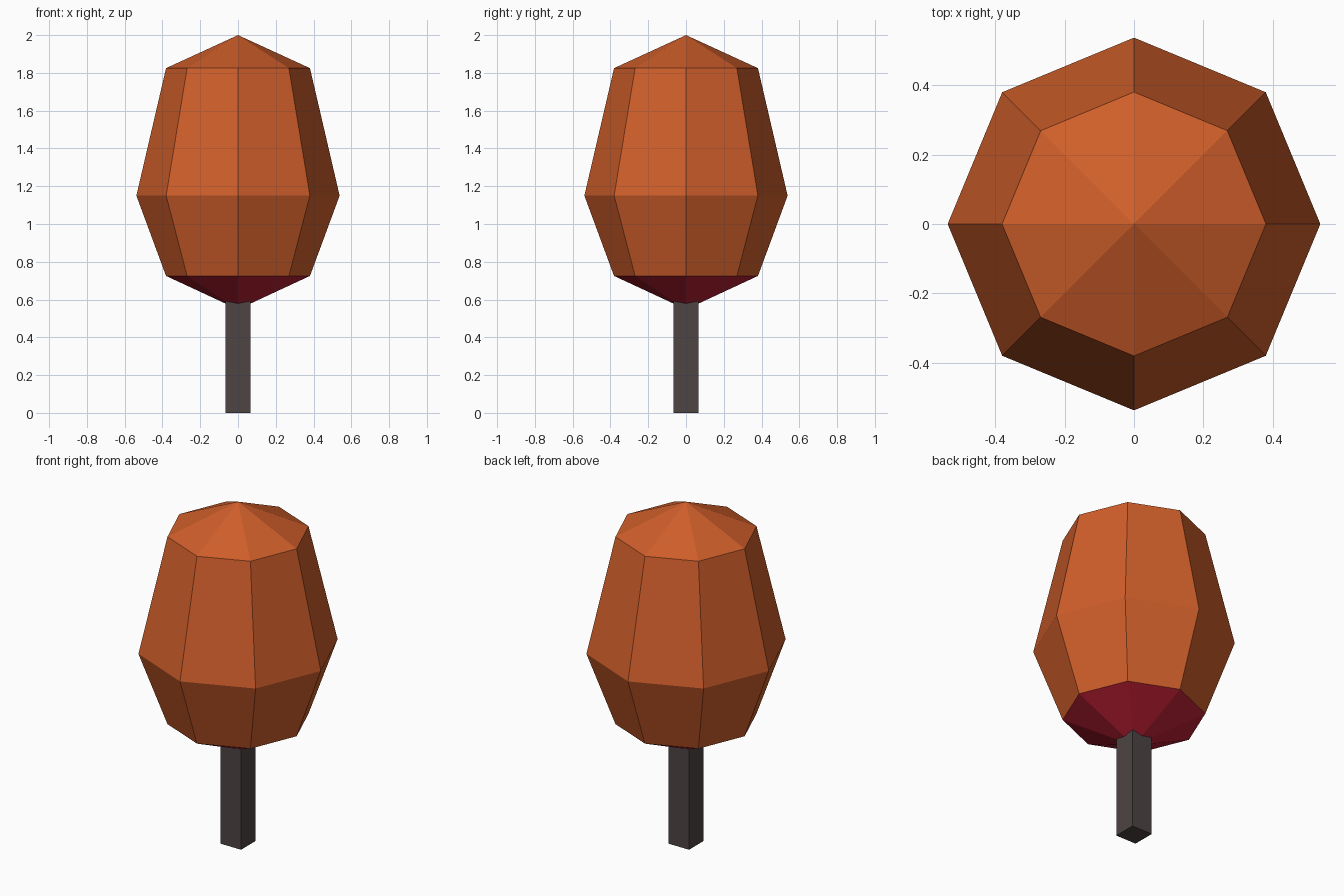
import bpy, bmesh, math

if "Cube" in bpy.data.objects:
    bpy.data.objects.remove(bpy.data.objects["Cube"])


def material(name, r, g, b):
    # sRGB 0-255 to linear diffuse colour
    lin = [((c / 255 + 0.055) / 1.055) ** 2.4 for c in (r, g, b)]
    m = bpy.data.materials.new(name)
    m.diffuse_color = (*lin, 1)
    m.use_nodes = True
    m.node_tree.nodes["Principled BSDF"].inputs["Base Color"].default_value = m.diffuse_color
    return m


def add_object(name, bm, mats):
    bmesh.ops.recalc_face_normals(bm, faces=bm.faces)
    me = bpy.data.meshes.new(name)
    bm.to_mesh(me)
    bm.free()
    for m in mats:
        me.materials.append(m)
    ob = bpy.data.objects.new(name, me)
    bpy.context.collection.objects.link(ob)


orange = material("autumn orange", 207, 94, 42)
red = material("dark red", 194, 33, 54)
bark = material("grey brown bark", 78, 67, 67)

# Crown: eight-sided lathe of (radius, height) rings, closed by two apexes
SIDES = 8
bm = bmesh.new()
rings = []
for r, z in [(0.381, 0.725), (0.538, 1.15), (0.381, 1.825)]:
    rings.append([bm.verts.new((r * math.cos(math.tau * i / SIDES),
                                r * math.sin(math.tau * i / SIDES), z))
                  for i in range(SIDES)])
bottom = bm.verts.new((0, 0, 0.548))
top = bm.verts.new((0, 0, 2.0))
for i in range(SIDES):
    j = (i + 1) % SIDES
    for lo, hi in zip(rings, rings[1:]):
        bm.faces.new((lo[i], lo[j], hi[j], hi[i]))
    bm.faces.new((rings[-1][i], rings[-1][j], top))
    # Underside cone is dark red
    bm.faces.new((rings[0][j], rings[0][i], bottom)).material_index = 1
add_object("crown", bm, [orange, red])

# Trunk: square post reaching just into the crown
bm = bmesh.new()
bmesh.ops.create_cube(bm, size=1)
for v in bm.verts:
    v.co = (v.co.x * 0.134, v.co.y * 0.134, (v.co.z + 0.5) * 0.6)
add_object("trunk", bm, [bark])
